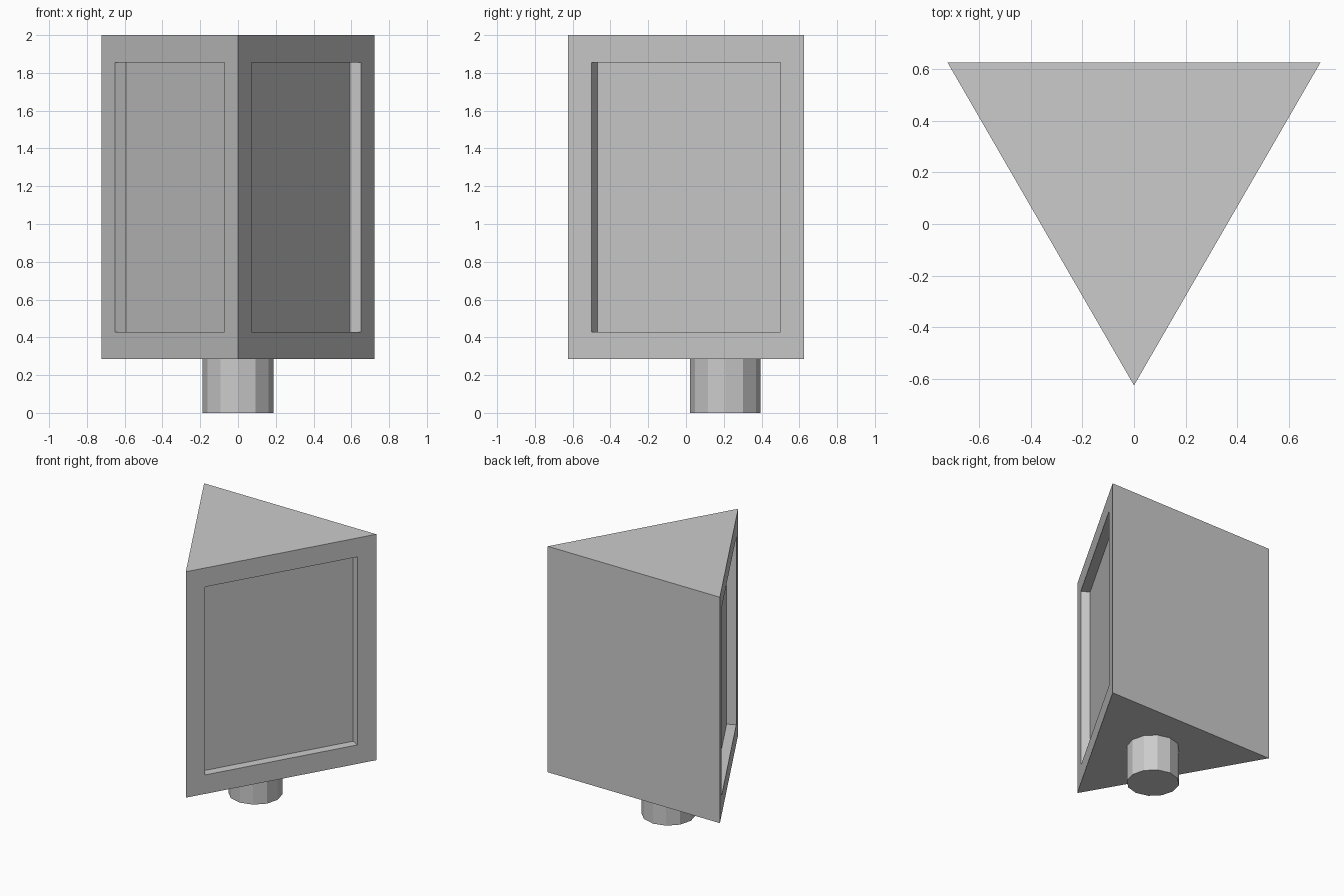
import bpy, bmesh, math
from mathutils import Vector

if "Cube" in bpy.data.objects:
    bpy.data.objects.remove(bpy.data.objects["Cube"])

BASE_Z, TOP_Z = 0.285, 2.0
HALF_W, HALF_D = 0.723, 0.626
MARGIN, DEPTH = 0.144, 0.067


def finish(bm, name):
    bmesh.ops.recalc_face_normals(bm, faces=bm.faces)
    mesh = bpy.data.meshes.new(name)
    bm.to_mesh(mesh)
    bm.free()
    obj = bpy.data.objects.new(name, mesh)
    bpy.context.collection.objects.link(obj)
    return obj


# Triangular body with a sunken panel in each of the two front faces
bm = bmesh.new()
corners = [(-HALF_W, HALF_D), (0, -HALF_D), (HALF_W, HALF_D)]
base = bm.faces.new([bm.verts.new((x, y, BASE_Z)) for x, y in corners])
ext = bmesh.ops.extrude_face_region(bm, geom=[base], use_keep_orig=True)
bmesh.ops.translate(bm, vec=(0, 0, TOP_Z - BASE_Z),
                    verts=[v for v in ext["geom"] if isinstance(v, bmesh.types.BMVert)])
bmesh.ops.recalc_face_normals(bm, faces=bm.faces)
bm.normal_update()
panels = [f for f in bm.faces if f.normal.y < -0.3]
bmesh.ops.inset_individual(bm, faces=panels, thickness=MARGIN, use_even_offset=True)
for panel in panels:
    inward = -panel.normal.copy() * DEPTH
    floor = bmesh.ops.extrude_discrete_faces(bm, faces=[panel])["faces"][0]
    bmesh.ops.translate(bm, vec=inward, verts=floor.verts[:])
finish(bm, "sign_body")

# Twelve-sided post under the centroid
bpy.ops.mesh.primitive_cylinder_add(vertices=12, radius=0.187, depth=BASE_Z,
                                    location=(0, HALF_D / 3, BASE_Z / 2))
bpy.context.object.name = "post"
